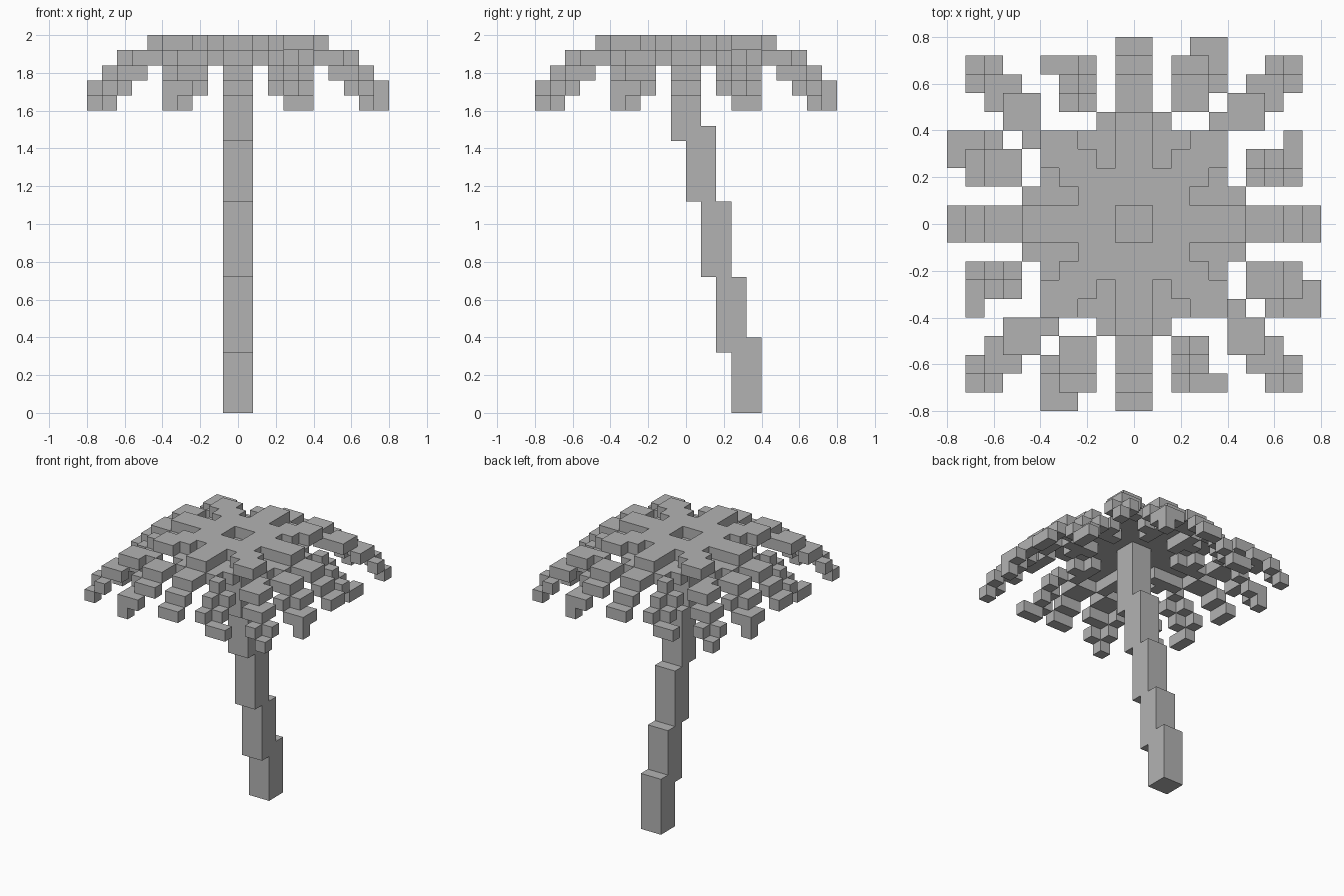
import bpy, bmesh
from itertools import product
from mathutils import Vector

if "Cube" in bpy.data.objects:
    bpy.data.objects.remove(bpy.data.objects["Cube"], do_unlink=True)

BLOCK = 0.08       # edge of one block
LEAF_BASE = 20     # block level of the lowest leaf layer
TOP = 4            # highest leaf layer

grey = bpy.data.materials.new("plain_grey")
grey.use_nodes = True
grey.diffuse_color = (0.45, 0.45, 0.45, 1)
grey.node_tree.nodes["Principled BSDF"].inputs["Base Color"].default_value = grey.diffuse_color


def star(reach, layer):
    """Quarter of a star, the same on both sides of its diagonal."""
    span = range(max(reach))
    return {(x, y, layer) for x, y in product(span, span)
            if min(x, y) < len(reach) and max(x, y) < reach[min(x, y)]}


def strip(row, start, stop, drop):
    """Row of leaf blocks running outward and stepping down to the tip."""
    return {(row, y, min(TOP - 1, drop - y)) for y in range(start, stop)}


def diagonal_frond():
    cells = {(4, 5, TOP - 1)}
    for x, y in product(range(5, 9), repeat=2):
        if abs(x - y) <= 1:
            cells.add((x, y, TOP - 1 if x + y < 13 else min(2, 16 - x - y)))
    return cells


def swap(cells):
    return {(y, x, z) for x, y, z in cells}


def turn(cells, times):
    """Quarter turns around the trunk."""
    for _ in range(times):
        cells = {(-y - 1, x, z) for x, y, z in cells}
    return cells


def build(name, cells, solid):
    """Skin a set of blocks, leaving out faces hidden between blocks."""
    bm = bmesh.new()
    verts = {}

    def corner(point):
        key = tuple(point)
        if key not in verts:
            verts[key] = bm.verts.new(Vector(key) * BLOCK)
        return verts[key]

    units = [Vector(row) for row in ((1, 0, 0), (0, 1, 0), (0, 0, 1))]
    for cell in cells:
        origin = Vector(cell)
        for axis, normal in enumerate(units):
            u, v = units[axis - 2], units[axis - 1]
            for outward in (True, False):
                near = origin + normal if outward else origin - normal
                if tuple(int(c) for c in near) in solid:
                    continue
                p = near if outward else origin
                loop = [corner(q) for q in (p, p + u, p + u + v, p + v)]
                bm.faces.new(loop if outward else loop[::-1])
    mesh = bpy.data.meshes.new(name)
    bm.to_mesh(mesh)
    bm.free()
    mesh.materials.append(grey)
    bpy.context.collection.objects.link(bpy.data.objects.new(name, mesh))


# Leaf parts of one quarter
crown = star((6, 3, 4, 5, 5), TOP) - {(0, 0, TOP)}
covered = {(x, y) for x, y, _ in crown} | {(0, 0)}
infill = {c for c in star((6, 6, 5, 5, 5), TOP - 1) if c[:2] not in covered}
leaves = {
    "crown": crown,
    "crown_infill": infill,
    "straight_frond": strip(-1, 6, 10, 10) | strip(0, 6, 10, 10),
    "diagonal_frond": diagonal_frond(),
    "long_hooked_frond": strip(2, 6, 9, 10) | strip(3, 6, 10, 10)
    | strip(4, 9, 10, 10) | strip(4, 7, 10, 9),
    "short_hooked_frond": swap(strip(2, 6, 9, 9) | strip(3, 6, 9, 8) | strip(4, 8, 9, 8)),
}

# Canopy: the quarter repeated around the trunk
canopy = {}
for name, cells in leaves.items():
    raised = {(x, y, z + LEAF_BASE) for x, y, z in cells}
    for times, side in enumerate(("back", "right", "front", "left")):
        canopy[f"{name}_{side}"] = turn(raised, times)
solid = set().union(*canopy.values())
for name, cells in canopy.items():
    build(name, cells, solid)

# Leaning trunk: posts stepping toward the front as they rise
trunk = set()
for step, (low, high) in enumerate(((0, 5), (4, 9), (9, 14), (14, 19), (18, 24))):
    trunk |= set(product((-1, 0), (3 - step, 4 - step), range(low, high)))
build("trunk", trunk, trunk)
